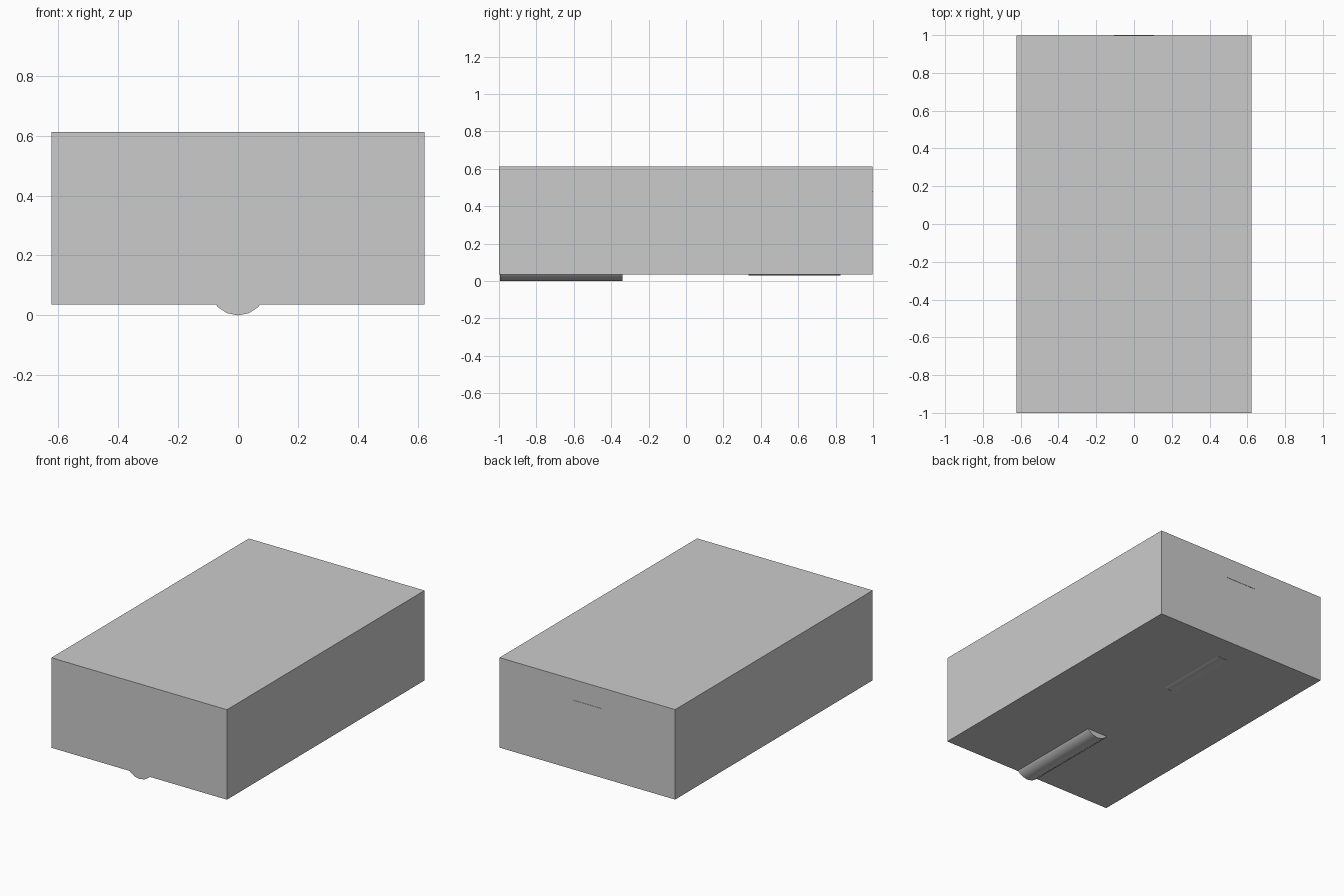
import bpy
from math import pi, radians

if "Cube" in bpy.data.objects:
    bpy.data.objects.remove(bpy.data.objects["Cube"])


def box(name, x, y, z):
    """Box spanning the given (min, max) ranges."""
    lo, hi = zip(x, y, z)
    bpy.ops.mesh.primitive_cube_add(size=1, location=[(a + b) / 2 for a, b in zip(lo, hi)])
    ob = bpy.context.object
    ob.name = name
    ob.scale = [b - a for a, b in zip(lo, hi)]
    bpy.ops.object.transform_apply(location=False, rotation=False, scale=True)
    return ob


def rod(name, radius, y0, y1, z, sides=16):
    """Cylinder lying along y."""
    bpy.ops.mesh.primitive_cylinder_add(vertices=sides, radius=radius, depth=y1 - y0,
                                        location=(0, (y0 + y1) / 2, z),
                                        rotation=(pi / 2, 0, 0))
    ob = bpy.context.object
    ob.name = name
    bpy.ops.object.transform_apply(location=False, rotation=True, scale=True)
    bpy.ops.object.shade_smooth_by_angle(angle=radians(30))
    return ob


# Main block
box("body", (-0.622, 0.622), (-1.0, 0.998), (0.036, 0.612))

# Rods partly sunk into the underside
rod("front_rod", 0.096, -0.995, -0.34, 0.096)
rod("rear_rod", 0.11, 0.335, 0.825, 0.139)

# Thin strip just breaking the back face
box("back_strip", (-0.105, 0.105), (0.97, 1.0), (0.477, 0.480))
